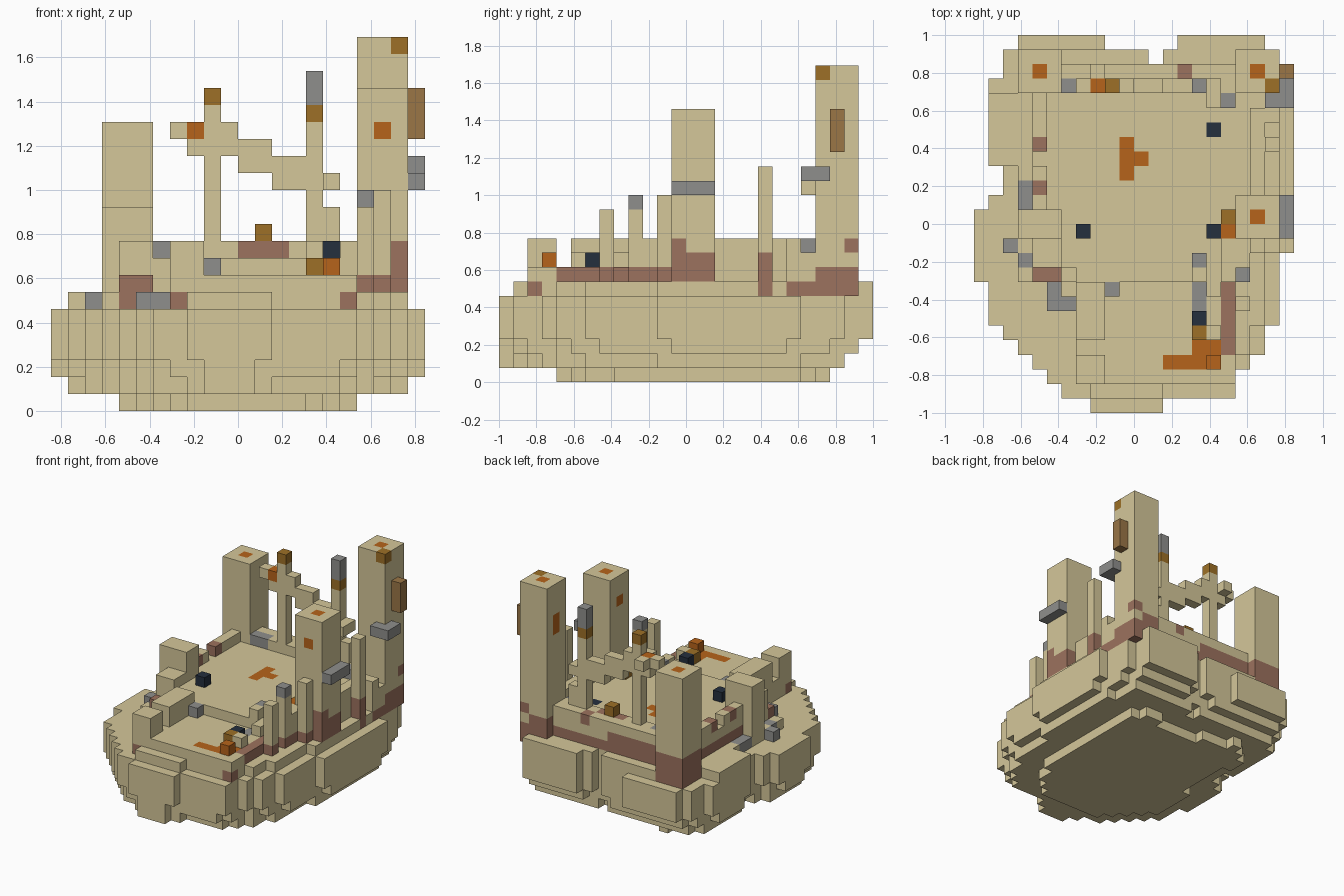
import bpy

if "Cube" in bpy.data.objects:
    bpy.data.objects.remove(bpy.data.objects["Cube"], do_unlink=True)

UNIT = 2 / 26
HALF_X, HALF_Y = 11, 13
COLOURS = {
    "sandstone": (0.66, 0.57, 0.32),
    "clay": (0.335, 0.168, 0.112),
    "grey stone": (0.275, 0.275, 0.265),
    "rust orange": (0.47, 0.127, 0.011),
    "ochre brown": (0.34, 0.163, 0.02),
    "timber brown": (0.325, 0.182, 0.062),
    "dark navy": (0.018, 0.029, 0.048),
}
SAND, CLAY, GREY, ORANGE, OCHRE, TIMBER, NAVY = COLOURS
materials = {}
for name, rgb in COLOURS.items():
    mat = bpy.data.materials.new(name)
    mat.use_nodes = True
    mat.diffuse_color = (*rgb, 1)
    shader = mat.node_tree.nodes["Principled BSDF"]
    shader.inputs["Base Color"].default_value = (*rgb, 1)
    shader.inputs["Roughness"].default_value = 0.9
    materials[name] = mat

# block grid: cell -> [part name, colour]
cells = {}

def region(xs, ys, zs):
    return [(x, y, z) for x in range(*xs) for y in range(*ys) for z in range(*zs)]

def fill(part, colour, xs, ys, zs):
    for cell in region(xs, ys, zs):
        cells[cell] = [part, colour]

def block(part, colour, x, y, z):
    cells[(x, y, z)] = [part, colour]

def paint(colour, xs, ys, zs):
    for cell in region(xs, ys, zs):
        if cell in cells:
            cells[cell][1] = colour

def clear(xs, ys, zs):
    for cell in region(xs, ys, zs):
        cells.pop(cell, None)

def erode(plan):
    return {(x, y) for x, y in plan
            if {(x - 1, y), (x + 1, y), (x, y - 1), (x, y + 1)} <= plan}

def trim_corners(plan):
    return {(x, y) for x, y in plan
            if {(x - 1, y), (x + 1, y)} <= plan or {(x, y - 1), (x, y + 1)} <= plan}

# rocky base: one plan outline, tapered towards the ground
left = [8, 6, 5, 4, 3, 2, 1, 1, 1, 0, 0, 0, 0, 0, 1, 2, 2] + [1] * 6 + [2, 2, 3]
right = [13, 18, 18, 19, 20, 20] + [21] * 5 + [22] * 10 + [21] * 3 + [20, 20]
plan = {(x, y) for y in range(26) for x in range(left[y], right[y])}
plan -= {(12, 24)} | {(x, 25) for x in range(9, 14)}
small = erode(plan)
foot = {(x, y) for x, y in erode(erode(small)) if 4 <= x < 18 and 4 <= y < 23}
layers = [
    trim_corners(trim_corners(foot)),
    {(x, y) for x, y in small if y < 24} | {(x, 0) for x in range(9, 12)},
    {(x, y) for x, y in trim_corners(plan) if y < 25},
    plan, plan, plan,
    {(x, y) for x, y in plan if 1 <= x < 21 and ((x, y) in small or y > 20)},
]
for z, layer in enumerate(layers):
    for x, y in layer:
        block("rocky_base", SAND, x, y, z)
# lower ledge along the west side and the back corner
for xs, ys in [((0, 7), (0, 9)), ((0, 3), (9, 16)), ((0, 3), (22, 26)), ((3, 10), (25, 26))]:
    clear(xs, ys, (6, 7))
fill("west_rock", SAND, (1, 3), (17, 21), (6, 7))

# raised floor, front ledge with its lip, and the low walls on it
fill("front_ledge", SAND, (7, 18), (3, 9), (6, 8))
fill("front_lip", SAND, (9, 18), (2, 3), (7, 8))
fill("courtyard_floor", SAND, (4, 19), (9, 23), (7, 9))
clear((4, 7), (9, 10), (7, 9))
fill("front_block", SAND, (7, 9), (2, 4), (6, 10))
fill("front_left_wall", SAND, (7, 9), (5, 9), (6, 10))
fill("clay_step", CLAY, (4, 6), (9, 10), (6, 8))
block("clay_step", CLAY, 17, 2, 6)
for spot in [(16, 5, 8), (16, 8, 8), (15, 9, 9)]:
    block("front_crenel", SAND, *spot)

# ruined outer walls
fill("back_wall", SAND, (6, 18), (22, 24), (7, 10))
fill("west_wall", SAND, (4, 5), (10, 22), (7, 10))
fill("east_wall", SAND, (19, 20), (15, 22), (7, 10))
fill("east_wall", SAND, (20, 21), (20, 22), (7, 10))
fill("southeast_wall", SAND, (17, 19), (9, 12), (7, 10))
clear((4, 5), (17, 18), (9, 10))
clear((18, 21), (21, 22), (9, 10))
fill("west_crenel", SAND, (5, 6), (10, 12), (9, 10))

# towers
TOWERS = {
    "northeast_tower": ((18, 21), (22, 25), 22, (6, 8)),
    "northwest_tower": ((3, 6), (22, 25), 17, (6, 9)),
    "east_tower": ((18, 21), (12, 15), 19, (7, 8)),
    "west_stump": ((3, 6), (12, 14), 12, None),
}
for name, (xs, ys, top, band) in TOWERS.items():
    fill(name, SAND, xs, ys, (6, top))
    if band:
        paint(CLAY, xs, ys, band)
        block(name, ORANGE, xs[0] + 1, ys[0] + 1, top - 1)

# free standing posts
POSTS = {
    "east_post": (20, 18, 15),
    "tower_post": (19, 11, 13),
    "front_post": (18, 7, 12),
    "capped_post": (18, 9, 13),
    "arch_post_left": (9, 22, 19),
    "arch_post_right": (15, 22, 20),
    "arch_stub": (16, 22, 12),
}
for name, (x, y, top) in POSTS.items():
    fill(name, SAND, (x, x + 1), (y, y + 1), (7, top))
paint(GREY, (18, 19), (9, 10), (12, 13))
paint(OCHRE, (9, 10), (22, 23), (18, 19))
paint(OCHRE, (15, 16), (22, 23), (17, 18))
paint(GREY, (15, 16), (22, 23), (18, 20))

# broken arch stepping down between the posts
for xs, zs in [((7, 11), (16, 17)), ((8, 11), (15, 16)), ((11, 13), (14, 16)),
               ((13, 15), (13, 15)), ((15, 17), (13, 14))]:
    fill("broken_arch", SAND, xs, (22, 23), zs)
block("broken_arch", SAND, 16, 21, 13)
block("broken_arch", ORANGE, 8, 22, 16)
block("broken_arch", SAND, 8, 23, 16)

# clay bands and stains along the walls
for area in [((6, 18), (23, 24), (7, 8)), ((6, 12), (23, 24), (8, 9)),
             ((17, 19), (4, 9), (7, 8)), ((17, 20), (9, 12), (7, 8)),
             ((20, 21), (9, 11), (6, 7)), ((4, 5), (14, 22), (7, 8)),
             ((20, 21), (18, 19), (6, 9)), ((20, 21), (20, 22), (6, 7)),
             ((20, 21), (12, 15), (8, 9)), ((18, 20), (24, 25), (8, 9)),
             ((11, 14), (22, 23), (9, 10))]:
    paint(CLAY, *area)
for x, y, z in [(7, 2, 6), (4, 18, 9), (4, 15, 9), (14, 23, 9), (20, 12, 9), (20, 24, 9)]:
    cells[(x, y, z)][1] = CLAY

# rust patches on floor and towers
for area in [((10, 11), (16, 19), (8, 9)), ((11, 12), (17, 18), (8, 9)),
             ((13, 17), (3, 4), (7, 8)), ((15, 17), (4, 5), (7, 8)),
             ((19, 20), (12, 13), (16, 17)), ((18, 19), (13, 14), (16, 17)),
             ((18, 19), (23, 24), (17, 19))]:
    paint(ORANGE, *area)
paint(OCHRE, (20, 21), (22, 23), (21, 22))

# slabs hanging off the east side
fill("northeast_slab", GREY, (20, 22), (21, 23), (14, 15))
fill("east_slab", GREY, (21, 22), (12, 15), (13, 14))
fill("hanging_plank", TIMBER, (21, 22), (23, 24), (16, 19))

# loose rubble
fill("back_rubble", GREY, (6, 8), (22, 23), (9, 10))
fill("west_rubble", GREY, (3, 4), (14, 16), (6, 7))
paint(GREY, (15, 16), (7, 9), (7, 8))
RUBBLE = {
    GREY: [(9, 8, 8), (17, 21, 9), (2, 11, 6), (3, 10, 6), (15, 10, 9),
           (5, 7, 6), (6, 7, 6), (5, 8, 6)],
    NAVY: [(7, 12, 9), (16, 12, 9), (16, 19, 8), (15, 6, 8)],
    ORANGE: [(16, 3, 8), (17, 12, 9)],
    OCHRE: [(15, 5, 8), (17, 13, 9), (12, 22, 10)],
}
for colour, spots in RUBBLE.items():
    for spot in spots:
        block(colour.replace(" ", "_") + "_rubble", colour, *spot)

# turn the exposed block sides of each part into a mesh
def quad(cell, axis, side):
    corners = []
    for a, b in [(0, 0), (1, 0), (1, 1), (0, 1)]:
        p = list(cell)
        p[axis] += side
        p[(axis + 1) % 3] += a
        p[(axis + 2) % 3] += b
        corners.append(tuple(p))
    return corners if side else corners[::-1]

for part in sorted({owner for owner, _ in cells.values()}):
    verts, faces, tints = {}, [], []
    for cell in [c for c in cells if cells[c][0] == part]:
        for axis, side in [(a, s) for a in range(3) for s in (0, 1)]:
            beside = list(cell)
            beside[axis] += 2 * side - 1
            if tuple(beside) not in cells:
                faces.append([verts.setdefault(p, len(verts)) for p in quad(cell, axis, side)])
                tints.append(cells[cell][1])
    mesh = bpy.data.meshes.new(part)
    mesh.from_pydata([((x - HALF_X) * UNIT, (y - HALF_Y) * UNIT, z * UNIT)
                      for x, y, z in verts], [], faces)
    used = sorted(set(tints))
    for colour in used:
        mesh.materials.append(materials[colour])
    for face, colour in zip(mesh.polygons, tints):
        face.material_index = used.index(colour)
    bpy.context.collection.objects.link(bpy.data.objects.new(part, mesh))
